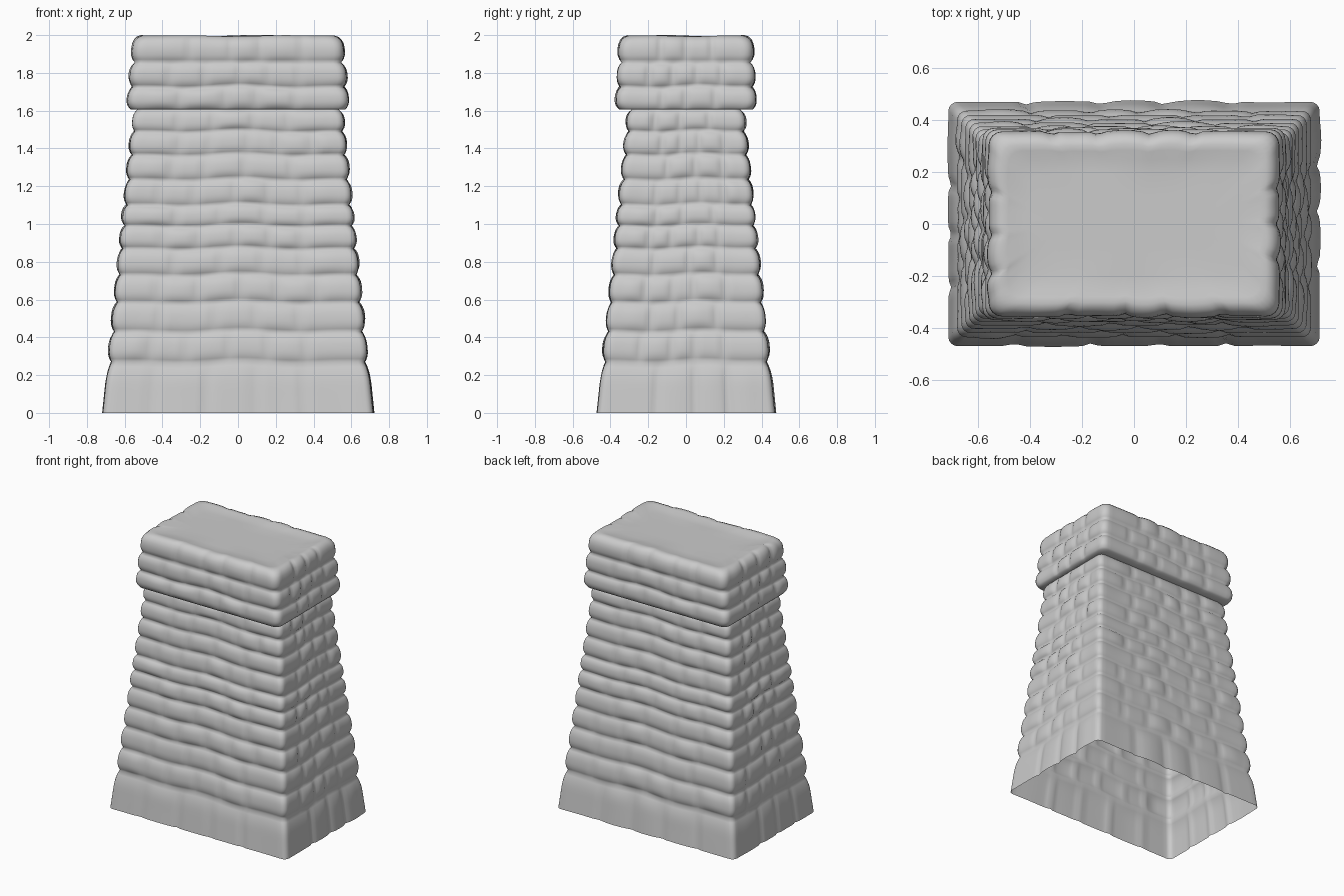
import bpy, bmesh, math, random

if "Cube" in bpy.data.objects:
    bpy.data.objects.remove(bpy.data.objects["Cube"])

random.seed(4)
SIDE, ARC = 44, 4          # samples along a side and around a corner


def stone_rows(count):
    """Random joints and bulges for the four sides of one course."""
    sides = []
    for i in range(4):
        n = count if i % 2 == 0 else count - 1
        shift = random.uniform(-0.25, 0.25)
        joints = [-1 + 2 * (k + 1 + shift + random.uniform(-.12, .12)) / (n + 0.0)
                  for k in range(n - 1)]
        joints = [j for j in joints if abs(j) < 0.9]
        sides.append((joints, [random.uniform(-.003, .008) for _ in range(n + 1)],
                      random.uniform(0, 6.28)))
    return sides


def ring(bm, hx, hy, z, r, bulge, amount, sides, wave):
    """One rounded-rectangle loop, pushed outward by the stones."""
    verts = []
    for i in range(4):
        a = (i - 1) * math.pi / 2          # front, right, back, left
        n = (math.cos(a), math.sin(a))
        t = (-n[1], n[0])
        half, dist = (hx, hy) if i % 2 == 0 else (hy, hx)
        for k in range(SIDE):
            s = -1 + 2 * k / (SIDE - 1)
            joints, amps, ph = sides[i]
            d = bulge
            for j in joints:
                d -= 0.011 * amount * math.exp(-((s - j) * half / 0.02) ** 2)
            edges = [-1] + joints + [1]
            for m in range(len(edges) - 1):
                if edges[m] <= s <= edges[m + 1]:
                    w = (s - edges[m]) / (edges[m + 1] - edges[m])
                    d += amount * amps[m] * math.sin(math.pi * w) ** 2
            zz = z + wave * math.sin(4.5 * s * half / 0.5 + ph) * math.cos(s * math.pi / 2)
            u, v = s * (half - r), dist + d
            # spread the corner stones sideways too
            u += bulge * s ** 7
            verts.append(bm.verts.new((n[0] * v + t[0] * u, n[1] * v + t[1] * u, zz)))
        for k in range(1, ARC):
            b = a + k / ARC * math.pi / 2
            c = a + math.pi / 4
            cx = (hx - r + bulge) * math.copysign(1, math.cos(c))
            cy = (hy - r + bulge) * math.copysign(1, math.sin(c))
            verts.append(bm.verts.new((cx + r * math.cos(b), cy + r * math.sin(b), z)))
    return verts


def bridge(bm, a, b):
    for i in range(len(a)):
        j = (i + 1) % len(a)
        bm.faces.new((a[i], a[j], b[j], b[i]))


def courses(bm, levels, size, bulge, r, steps=10):
    """Stack of bulging stone courses; returns the list of loops."""
    loops = []
    for c in range(len(levels) - 1):
        z0, z1 = levels[c], levels[c + 1]
        sides = stone_rows(5 + c % 2)
        phases = sides
        for k in range(steps + (c == len(levels) - 2)):
            v = k / steps
            z = z0 + (z1 - z0) * v
            shape = 1 - abs(2 * v - 1) ** 2.6
            if z0 == 0:                     # footing course has a straight foot
                shape = 1 - max(0, 2 * v - 1) ** 2.6
            hx, hy = size(z)
            # course lines wander a little, except at the outer limits
            first, last = loops == [], c == len(levels) - 2
            wave = 0.009 * min(1, (z - levels[0]) / .1, (levels[-1] - z) / .1)
            fixed = [(s[0], s[1], WAVES[i]) for i, s in enumerate(phases)]
            loops.append(ring(bm, hx, hy, z, r, bulge * shape, shape, fixed, wave))
    for a, b in zip(loops, loops[1:]):
        bridge(bm, a, b)
    return loops


WAVES = [random.uniform(0, 6.28) for _ in range(4)]


def finish(bm, name):
    bmesh.ops.recalc_face_normals(bm, faces=bm.faces)
    me = bpy.data.meshes.new(name)
    bm.to_mesh(me)
    bm.free()
    for p in me.polygons:
        p.use_smooth = True
    ob = bpy.data.objects.new(name, me)
    bpy.context.collection.objects.link(ob)


def shaft_size(z):
    return 0.697 - 0.101 * z, 0.452 - 0.102 * z


def cap_size(z):
    f = (z - 1.605) / 0.39
    return 0.568 - 0.034 * f, 0.352 - 0.018 * f


# Tapered shaft, open underneath
bm = bmesh.new()
courses(bm, [0, .27, .43, .585, .73, .87, .99, 1.10, 1.235, 1.365, 1.49, 1.605],
        shaft_size, 0.019, 0.035)
finish(bm, "stone_shaft")

# Overhanging cap with underside ledge and softly dished top
bm = bmesh.new()
loops = courses(bm, [1.605, 1.725, 1.855], cap_size, 0.021, 0.045)
plain = [([], [0] * 2, 0)] * 4
ledge = ring(bm, *shaft_size(1.605), 1.605, 0.035, 0, 0, plain, 0)
bridge(bm, ledge, loops[0])
last = loops[-1]
top_stones = stone_rows(5)
for z, out, amt in ((1.872, .011, .5), (1.895, .018, .9), (1.93, .019, 1), (1.955, .014, 1),
                    (1.975, .004, 1), (1.99, -.012, 1), (1.997, -.032, .8), (1.994, -.055, .5),
                    (1.987, -.09, .2), (1.984, -.14, 0), (1.984, -.24, 0)):
    hx, hy = cap_size(min(z, 1.93))
    wave = 0.004 if 1.96 < z and amt > 0 else 0
    loop = ring(bm, hx + min(out, 0), hy + min(out, 0), z, 0.05, max(out, 0), amt,
                top_stones, wave)
    bridge(bm, last, loop)
    last = loop
bm.faces.new(last)
finish(bm, "stone_cap")
